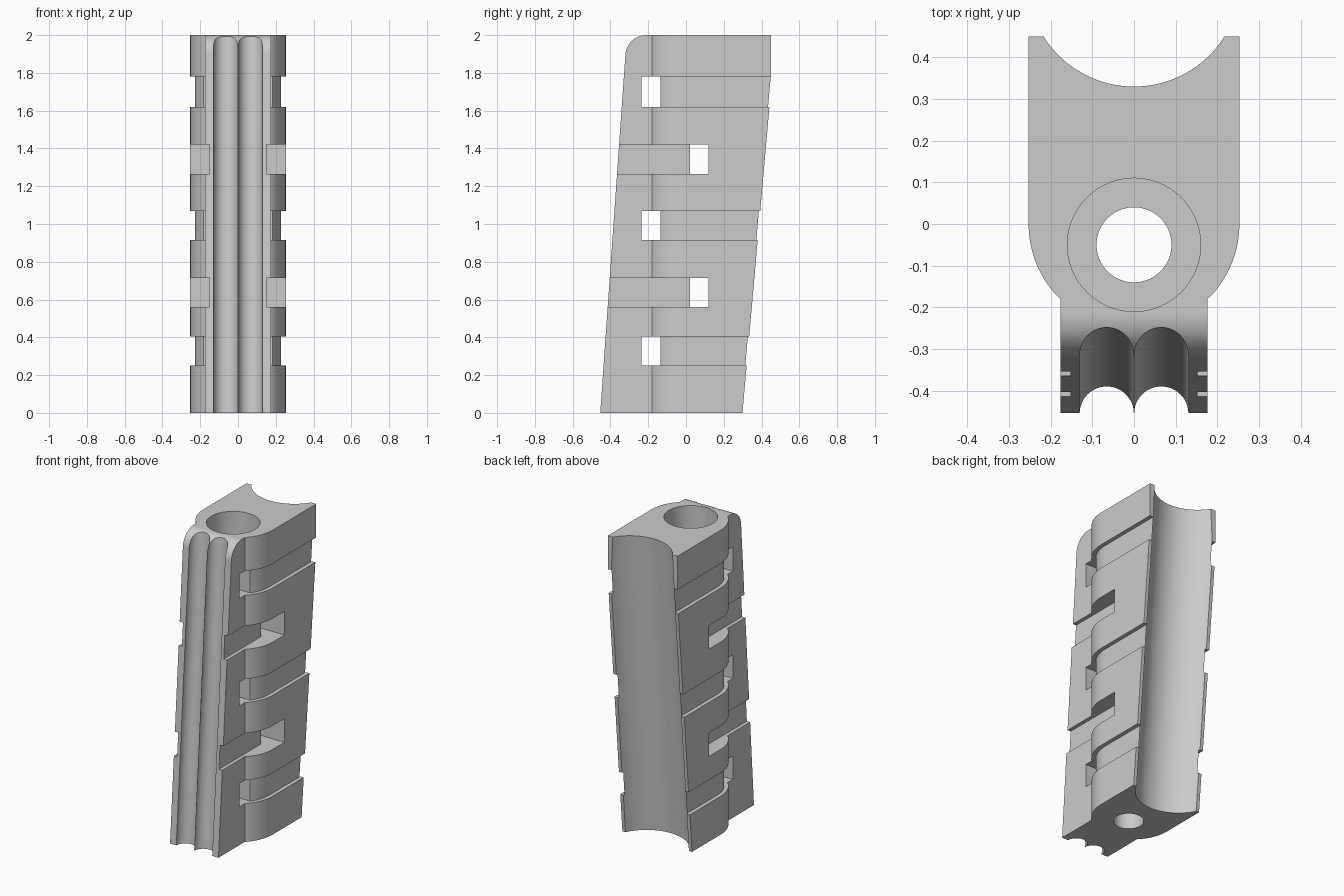
import bpy, bmesh
from math import sin, cos, asin, pi, radians

cube = bpy.data.objects.get("Cube")
if cube:
    bpy.data.objects.remove(cube, do_unlink=True)

HALF = 0.253          # half width of the body
LEAN = 0.071          # slope of the front face
BACK_LEAN = 0.088     # slope of the back face


def arc(cx, cy, r, a0, a1, n):
    return [(cx + r * cos(a0 + (a1 - a0) * i / n),
             cy + r * sin(a0 + (a1 - a0) * i / n)) for i in range(n + 1)]


def circle(cx, cy, r, n=96):
    return arc(cx, cy, r, 0, 2 * pi, n)[:-1]


def mirrored(pts):
    return pts + [(-x, y) for x, y in reversed(pts)]


def prism(name, pts, lo, hi, lean=0.0, sideways=False):
    """Extrude an outline along z (leaning in y), or along x if sideways."""
    bm = bmesh.new()
    rings = []
    for h in (lo, hi):
        if sideways:
            rings.append([bm.verts.new((h, a, b)) for a, b in pts])
        else:
            rings.append([bm.verts.new((a, b + lean * h, h)) for a, b in pts])
    bm.faces.new(rings[0])
    bm.faces.new(rings[1])
    n = len(pts)
    for i in range(n):
        j = (i + 1) % n
        bm.faces.new((rings[0][i], rings[0][j], rings[1][j], rings[1][i]))
    bmesh.ops.recalc_face_normals(bm, faces=bm.faces)
    mesh = bpy.data.meshes.new(name)
    bm.to_mesh(mesh)
    bm.free()
    obj = bpy.data.objects.new(name, mesh)
    bpy.context.collection.objects.link(obj)
    return obj


def combine(target, cutter, operation="DIFFERENCE"):
    """Apply a boolean and remove the cutter."""
    cutter.hide_render = True
    mod = target.modifiers.new("cut", "BOOLEAN")
    mod.operation, mod.solver, mod.object = operation, "EXACT", cutter
    bpy.context.view_layer.update()
    graph = bpy.context.evaluated_depsgraph_get()
    mesh = bpy.data.meshes.new_from_object(target.evaluated_get(graph))
    target.modifiers.clear()
    target.data = mesh
    bpy.data.objects.remove(cutter, do_unlink=True)


# Body: plan outline with a narrow front and rounded shoulders
neck = asin(0.178 / HALF) - pi / 2
shoulder = arc(0, 0, HALF, neck, 0, 20)
plan = [(0.176, -0.6)] + [(0.176, shoulder[0][1])] + shoulder[1:] + [(HALF, 0.6)]
grip = prism("grip_body", mirrored(plan), -0.1, 2.1)

# Side outline: leaning front and back, rounded top front corner
side = [(-0.454, 0), (0.299, 0), (0.45, (0.45 - 0.299) / BACK_LEAN), (0.45, 2)]
side += arc(-0.211, 1.89, 0.11, pi / 2, pi - LEAN, 20)
combine(grip, prism("side_shape", side, -0.5, 0.5, sideways=True), "INTERSECT")

# Hollow back channel
combine(grip, prism("back_channel", circle(0, 0.41, 0.256, 128),
                    -0.2, 2.2, BACK_LEAN))

# Twin flutes down the front
for s in (-1, 1):
    combine(grip, prism("front_flute", circle(s * 0.0655, -0.455, 0.065, 64),
                        -0.2, 2.2, LEAN))

# Bolt hole with a wide counterbore
combine(grip, prism("bolt_hole", circle(0, -0.05, 0.09), -0.2, 2.2))
combine(grip, prism("counterbore", circle(0, -0.05, 0.16), 1.8, 2.2))

# Shallow side bands, each with a slot through the neck
INSET = 0.227
inner = arc(0, 0, INSET, -asin(0.135 / INSET), 0, 16) + [(INSET, 0.7)]
shallow = mirrored(inner + [(0.4, 0.7), (0.4, -0.235)])
for z0, z1 in ((0.252, 0.405), (0.915, 1.07), (1.62, 1.78)):
    combine(grip, prism("shallow_band", shallow, z0, z1))

# Deep front bands, each ending in a slot through the body
deep = mirrored([(0.152, 0.02), (0.152, -0.7), (0.4, -0.7), (0.4, 0.12)])
for z0, z1 in ((0.56, 0.715), (1.265, 1.42)):
    combine(grip, prism("deep_band", deep, z0, z1))

# Colour and shading
mat = bpy.data.materials.new("plain_grey")
mat.use_nodes = True
grey = (0.6, 0.6, 0.6, 1)
mat.diffuse_color = grey
for node in mat.node_tree.nodes:
    if node.type == "BSDF_PRINCIPLED":
        node.inputs["Base Color"].default_value = grey
grip.data.materials.clear()
grip.data.materials.append(mat)
for poly in grip.data.polygons:
    poly.material_index = 0

bpy.ops.object.select_all(action="DESELECT")
grip.select_set(True)
bpy.context.view_layer.objects.active = grip
bpy.ops.object.shade_smooth_by_angle(angle=radians(30))
weighted = grip.modifiers.new("flat_normals", "WEIGHTED_NORMAL")
weighted.keep_sharp = True
